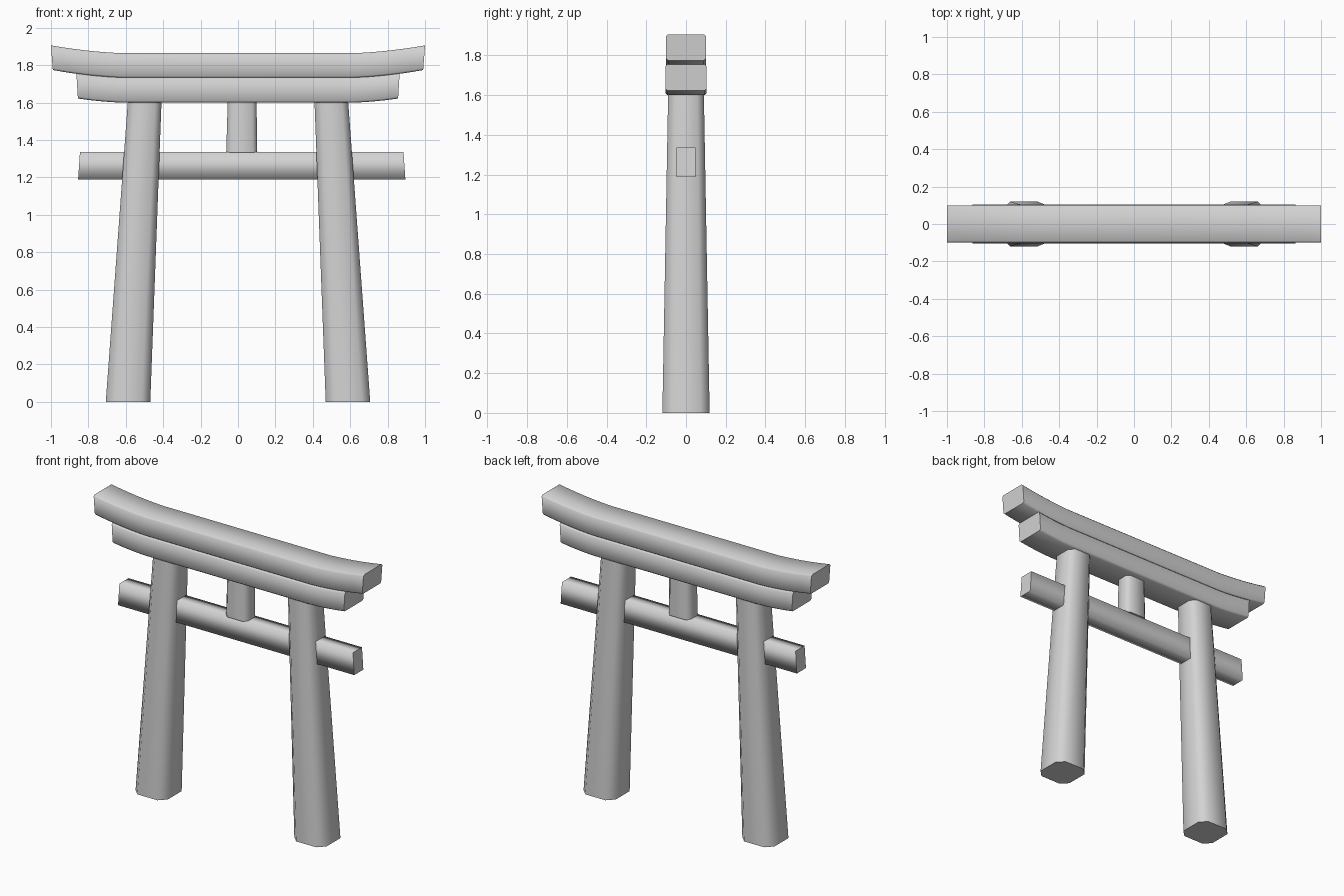
import bpy
import bmesh
from mathutils import Vector

cube = bpy.data.objects.get("Cube")
if cube:
    bpy.data.objects.remove(cube, do_unlink=True)

stone = bpy.data.materials.new("pale_grey_stone")
stone.use_nodes = True
GREY = (0.65, 0.65, 0.65, 1)
stone.diffuse_color = GREY
stone.node_tree.nodes["Principled BSDF"].inputs["Base Color"].default_value = GREY


def chamfered(hu, hv, c):
    """Rectangle outline with cut corners, or a plain one when c is 0."""
    if c == 0:
        return [(hu, -hv), (hu, hv), (-hu, hv), (-hu, -hv)]
    return [(hu, c - hv), (hu, hv - c), (hu - c, hv), (c - hu, hv),
            (-hu, hv - c), (-hu, c - hv), (c - hu, -hv), (hu - c, -hv)]


def loft(name, rings):
    """Skin the rings smoothly and close both ends with crisp flat caps."""
    bm = bmesh.new()
    loops = [[bm.verts.new(p) for p in ring] for ring in rings]
    n = len(loops[0])
    for a, b in zip(loops, loops[1:]):
        for i in range(n):
            j = (i + 1) % n
            bm.faces.new((a[i], a[j], b[j], b[i])).smooth = True
    for loop in (loops[0], loops[-1]):
        cap = bm.faces.new(loop)
        for edge in cap.edges:
            edge.smooth = False
    bmesh.ops.recalc_face_normals(bm, faces=bm.faces)
    mesh = bpy.data.meshes.new(name)
    bm.to_mesh(mesh)
    bm.free()
    mesh.materials.append(stone)
    obj = bpy.data.objects.new(name, mesh)
    bpy.context.collection.objects.link(obj)
    return obj


def column(name, sections):
    """Upright part: each section is (centre x, z, half x, half y, chamfer)."""
    loft(name, [[Vector((x + u, v, z)) for u, v in chamfered(hx, hy, c)]
                for x, z, hx, hy, c in sections])


def beam(name, hy, c, stations):
    """Lengthwise part: each station is (bottom x, top x, bottom z, top z)."""
    rings = []
    for xb, xt, zb, zt in stations:
        half = (zt - zb) / 2
        ring = []
        for y, v in chamfered(hy, half, c):
            t = (v + half) / (2 * half)
            ring.append(Vector((xb + (xt - xb) * t, y, zb + v + half)))
        rings.append(ring)
    loft(name, rings)


def curved_beam(name, hy, z, height, end_bottom, end_top, rise):
    """Straight in the middle, sweeping up towards both slanted ends."""
    start = 0.62
    half = []
    for i in range(7):
        t = i / 6
        lift = rise * (0.6 * t * t + 0.4 * t)
        half.append((start + (end_bottom - start) * t,
                     start + (end_top - start) * t, z + lift, z + height + lift))
    mirrored = [(-xb, -xt, zb, zt) for xb, xt, zb, zt in reversed(half)]
    beam(name, hy, 0.01, mirrored + half)


# Leaning, tapering legs
for side, label in ((1, "left"), (-1, "right")):
    column(label + "_leg", [(side * 0.588, 0, 0.119, 0.119, 0.045),
                            (side * 0.499, 1.605, 0.09, 0.09, 0.034)])

# Tie beam passing through the legs, set slightly off centre
beam("tie_beam", 0.048, 0, [(-0.855, -0.845, 1.188, 1.335),
                            (0.895, 0.885, 1.188, 1.335)])

# Short post between tie beam and lintel
column("centre_post", [(0.02, 1.332, 0.083, 0.06, 0.025),
                       (0.022, 1.605, 0.077, 0.058, 0.023)])

# Upswept lintels
curved_beam("lower_lintel", 0.103, 1.6, 0.134, 0.856, 0.864, 0.022)
curved_beam("upper_lintel", 0.1, 1.732, 0.132, 0.99, 1.0, 0.042)
